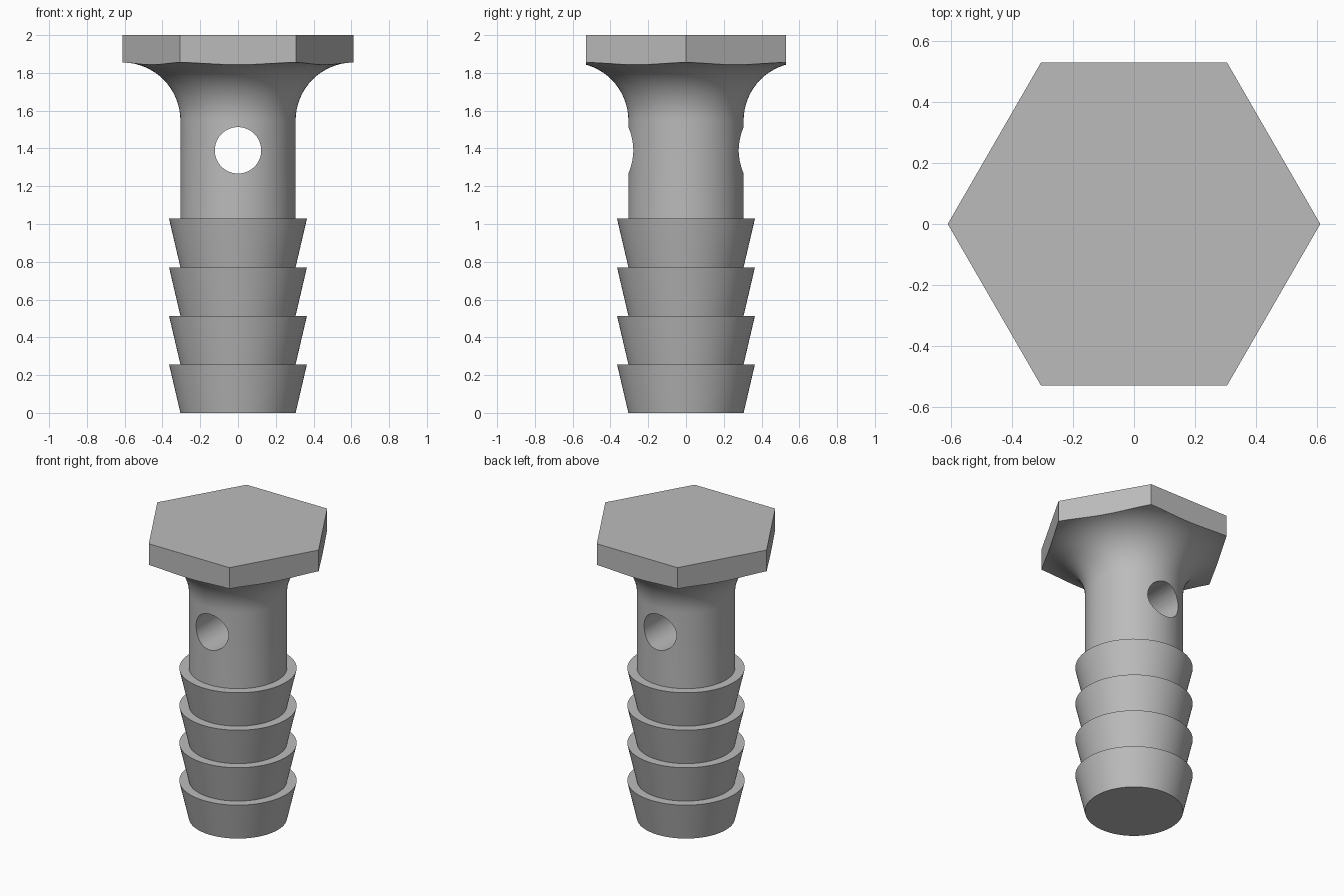
import bpy
import bmesh
import math
from mathutils import Matrix

SEGMENTS = 96
SHAFT_R, BARB_R, HEAD_R = 0.305, 0.365, 0.612
BARB_H, BARBS = 0.257, 4
FILLET_R = HEAD_R - SHAFT_R
FILLET_Z = 1.548
HOLE_R, HOLE_Z = 0.123, 1.39

cube = bpy.data.objects.get("Cube")
if cube:
    bpy.data.objects.remove(cube, do_unlink=True)

steel = bpy.data.materials.new("grey_steel")
steel.use_nodes = True
colour = (0.5, 0.5, 0.5, 1)
steel.diffuse_color = colour
steel.node_tree.nodes["Principled BSDF"].inputs["Base Color"].default_value = colour


def make_object(name, bm):
    bmesh.ops.recalc_face_normals(bm, faces=bm.faces)
    mesh = bpy.data.meshes.new(name)
    bm.to_mesh(mesh)
    bm.free()
    mesh.materials.append(steel)
    obj = bpy.data.objects.new(name, mesh)
    bpy.context.collection.objects.link(obj)
    return obj


def lathe(name, profile):
    bm = bmesh.new()
    verts = [bm.verts.new((r, 0, z)) for r, z in profile]
    edges = [bm.edges.new(pair) for pair in zip(verts, verts[1:])]
    bmesh.ops.spin(bm, geom=verts + edges, cent=(0, 0, 0), axis=(0, 0, 1),
                   angle=math.tau, steps=SEGMENTS)
    bmesh.ops.remove_doubles(bm, verts=bm.verts, dist=1e-5)
    return make_object(name, bm)


def prism(name, sides, radius, depth, matrix):
    bm = bmesh.new()
    bmesh.ops.create_cone(bm, cap_ends=True, segments=sides, radius1=radius,
                          radius2=radius, depth=depth, matrix=matrix)
    obj = make_object(name, bm)
    obj.hide_render = True
    return obj


# Hose barbs, plain shaft and concave flare in one turned profile
profile = [(0, 0)]
for i in range(BARBS):
    profile += [(SHAFT_R, i * BARB_H), (BARB_R, (i + 1) * BARB_H)]
profile.append((SHAFT_R, BARBS * BARB_H))
for i in range(17):
    a = math.pi / 2 * i / 16
    profile.append((HEAD_R - FILLET_R * math.cos(a), FILLET_Z + FILLET_R * math.sin(a)))
profile += [(0.7, FILLET_Z + FILLET_R), (0.7, 2.1), (0, 2.1)]
bolt = lathe("barbed_bolt", profile)

# Hexagonal trim for the head, and the cross hole through the shaft
hexagon = Matrix.Translation((0, 0, 0.5)) @ Matrix.Rotation(math.radians(90), 4, "Z")
hex_trim = prism("hex_trim", 6, HEAD_R, 3, hexagon)
corner = max(hex_trim.data.vertices, key=lambda v: v.co.x).co.x
if corner < HEAD_R - 0.01:
    hex_trim.data.transform(Matrix.Rotation(math.radians(30), 4, "Z"))
drill = prism("cross_hole_cutter", 48, HOLE_R, 1.0,
              Matrix.Translation((0, 0, HOLE_Z)) @ Matrix.Rotation(math.radians(90), 4, "X"))

bpy.context.view_layer.objects.active = bolt
for cutter, operation in ((hex_trim, "INTERSECT"), (drill, "DIFFERENCE")):
    mod = bolt.modifiers.new(cutter.name, "BOOLEAN")
    mod.object, mod.operation, mod.solver = cutter, operation, "EXACT"
    bpy.ops.object.modifier_apply(modifier=mod.name)
    bpy.data.objects.remove(cutter, do_unlink=True)

# Smooth turned surfaces with crisp edges
bpy.ops.object.select_all(action="DESELECT")
bolt.select_set(True)
bpy.ops.object.shade_smooth_by_angle(angle=math.radians(25))
